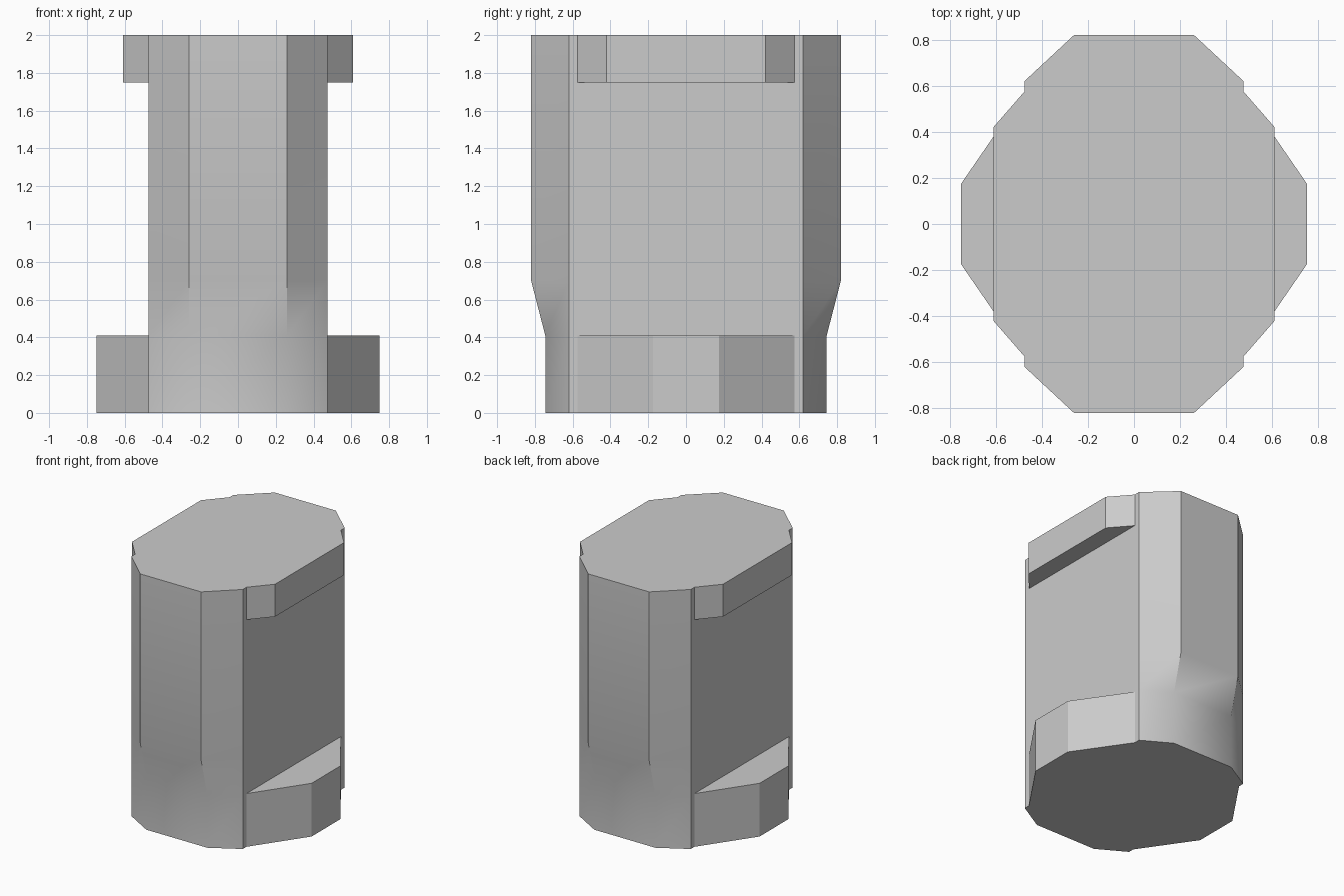
import bpy, bmesh, math

cube = bpy.data.objects.get("Cube")
if cube:
    bpy.data.objects.remove(cube, do_unlink=True)

grey = bpy.data.materials.new("plain_grey")
grey.use_nodes = True
grey.diffuse_color = (0.6, 0.6, 0.6, 1)
grey.node_tree.nodes["Principled BSDF"].inputs["Base Color"].default_value = (0.6, 0.6, 0.6, 1)

WALL_X, WALL_Y = 0.475, 0.62   # flat side walls of the body


def loft(name, sections):
    """Solid through stacked outlines, each given as (z, [(x, y), ...])."""
    bm = bmesh.new()
    rings = [[bm.verts.new((x, y, z)) for x, y in pts] for z, pts in sections]
    for low, high in zip(rings, rings[1:]):
        for i in range(len(low)):
            j = (i + 1) % len(low)
            bm.faces.new((low[i], low[j], high[j], high[i]))
    bm.faces.new(rings[0][::-1])
    bm.faces.new(rings[-1])
    bmesh.ops.recalc_face_normals(bm, faces=bm.faces)
    mesh = bpy.data.meshes.new(name)
    bm.to_mesh(mesh)
    bm.free()
    mesh.materials.append(grey)
    obj = bpy.data.objects.new(name, mesh)
    bpy.context.collection.objects.link(obj)
    return obj


def body_outline(depth):
    half = [(0.26, depth), (WALL_X, WALL_Y)]
    right = [(x, -y) for x, y in half] + half[::-1]
    return right + [(-x, -y) for x, y in right]


def ledge_outline(side, reach, flat):
    inner = 0.575
    pts = [(WALL_X, -inner), (reach, -flat), (reach, flat), (WALL_X, inner)]
    return [(side * x, y) for x, y in pts]


# Chamfered column, tapering in at the foot of its front and back
body = loft("body", [(z, body_outline(d)) for z, d in
                     ((0, 0.745), (0.41, 0.745), (0.7, 0.82), (2, 0.82))])
bpy.context.view_layer.objects.active = body
body.select_set(True)
bpy.ops.object.shade_smooth_by_angle(angle=math.radians(33))

# Upper and lower ledges on both sides
for label, side in (("left", 1), ("right", -1)):
    for part, bottom, top, reach, flat in (("upper_ledge", 1.75, 2, 0.61, 0.42),
                                           ("lower_ledge", 0, 0.41, 0.75, 0.175)):
        outline = ledge_outline(side, reach, flat)
        loft(f"{label}_{part}", [(bottom, outline), (top, outline)])
